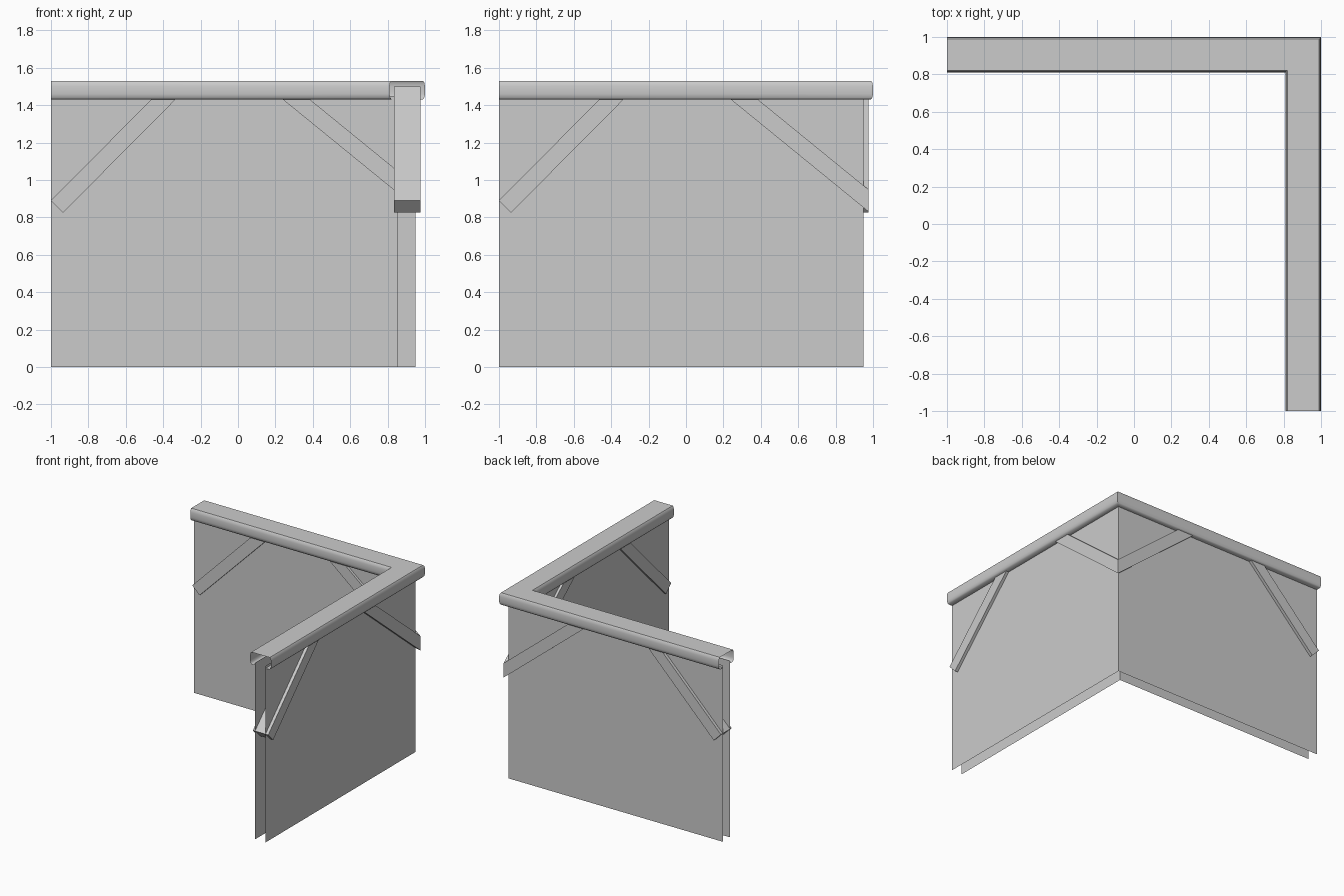
import bpy
import bmesh

cube = bpy.data.objects.get("Cube")
if cube:
    bpy.data.objects.remove(cube, do_unlink=True)

GREY = (0.6, 0.6, 0.6, 1.0)
mat = bpy.data.materials.new("plain grey")
mat.use_nodes = True
mat.diffuse_color = GREY
mat.node_tree.nodes["Principled BSDF"].inputs["Base Color"].default_value = GREY

WALL_IN, WALL_OUT = 0.855, 0.95
BRACE_IN, BRACE_OUT = 0.835, 0.975
BEAM_LOW, BEAM_TOP, BRACE_TOP = 1.43, 1.53, 1.5


def finish(name, bm, smooth=False):
    mesh = bpy.data.meshes.new(name)
    bm.to_mesh(mesh)
    bm.free()
    mesh.materials.append(mat)
    obj = bpy.data.objects.new(name, mesh)
    bpy.context.collection.objects.link(obj)
    if smooth:
        bpy.ops.object.select_all(action='DESELECT')
        obj.select_set(True)
        bpy.context.view_layer.objects.active = obj
        bpy.ops.object.shade_smooth_by_angle(angle=0.87)
    return obj


def sweep(name, profile, smooth=False):
    """Run an open (offset, height) profile round the mitred corner."""
    bm = bmesh.new()
    rows = []
    for d, z in profile:
        rows.append([bm.verts.new(p) for p in ((-1, d, z), (d, d, z), (d, -1, z))])
    for low, high in zip(rows, rows[1:]):
        for i in range(2):
            bm.faces.new((low[i], low[i + 1], high[i + 1], high[i]))
    return finish(name, bm, smooth)


def brace(bm, outline, swap, mitred):
    """Box through the wall; outline(d) gives four (along, height) points."""
    loops = []
    for d in (BRACE_IN, BRACE_OUT):
        loops.append([bm.verts.new((d, u, z) if swap else (u, d, z))
                      for u, z in outline(d)])
    for loop in loops:
        bm.faces.new(loop)
    for i in range(4):
        # the side between points 1 and 2 is the open mitre joint
        if mitred and i == 1:
            continue
        j = (i + 1) % 4
        bm.faces.new((loops[0][i], loops[0][j], loops[1][j], loops[1][i]))


def end_outline(d):
    return ((-1, 0.89), (-0.935, 0.825), (-0.265, BRACE_TOP), (-0.395, BRACE_TOP))


def corner_outline(d):
    slope = 0.815
    rise = (BRACE_TOP - BEAM_LOW) / slope
    low, high = 0.24, 0.385
    return ((low - rise, BRACE_TOP), (d, BEAM_LOW - slope * (d - low)),
            (d, BEAM_LOW - slope * (d - high)), (high - rise, BRACE_TOP))


# Wall sheets, open at the ends and below
sweep("inner_wall", [(WALL_IN, 0), (WALL_IN, 1.45)])
sweep("outer_wall", [(WALL_OUT, 1.45), (WALL_OUT, 0)])

# Hollow rounded capping beam, symmetric about its centre line
centre = 0.905
half = [(0.082, BEAM_LOW), (0.091, 1.44), (0.095, 1.46),
        (0.095, 1.5), (0.091, 1.52), (0.084, BEAM_TOP)]
profile = [(WALL_IN, BEAM_LOW)]
profile += [(centre - w, z) for w, z in half]
profile += [(centre + w, z) for w, z in reversed(half)]
profile += [(WALL_OUT, BEAM_LOW)]
sweep("capping_beam", profile, smooth=True)

# Diagonal braces at the free ends
for name, swap in (("back_end_brace", False), ("side_end_brace", True)):
    bm = bmesh.new()
    brace(bm, end_outline, swap, False)
    bmesh.ops.recalc_face_normals(bm, faces=bm.faces)
    finish(name, bm)

# Pair of braces mitred together at the corner
bm = bmesh.new()
for swap in (False, True):
    brace(bm, corner_outline, swap, True)
bmesh.ops.remove_doubles(bm, verts=bm.verts, dist=0.0001)
bmesh.ops.recalc_face_normals(bm, faces=bm.faces)
finish("corner_braces", bm)
